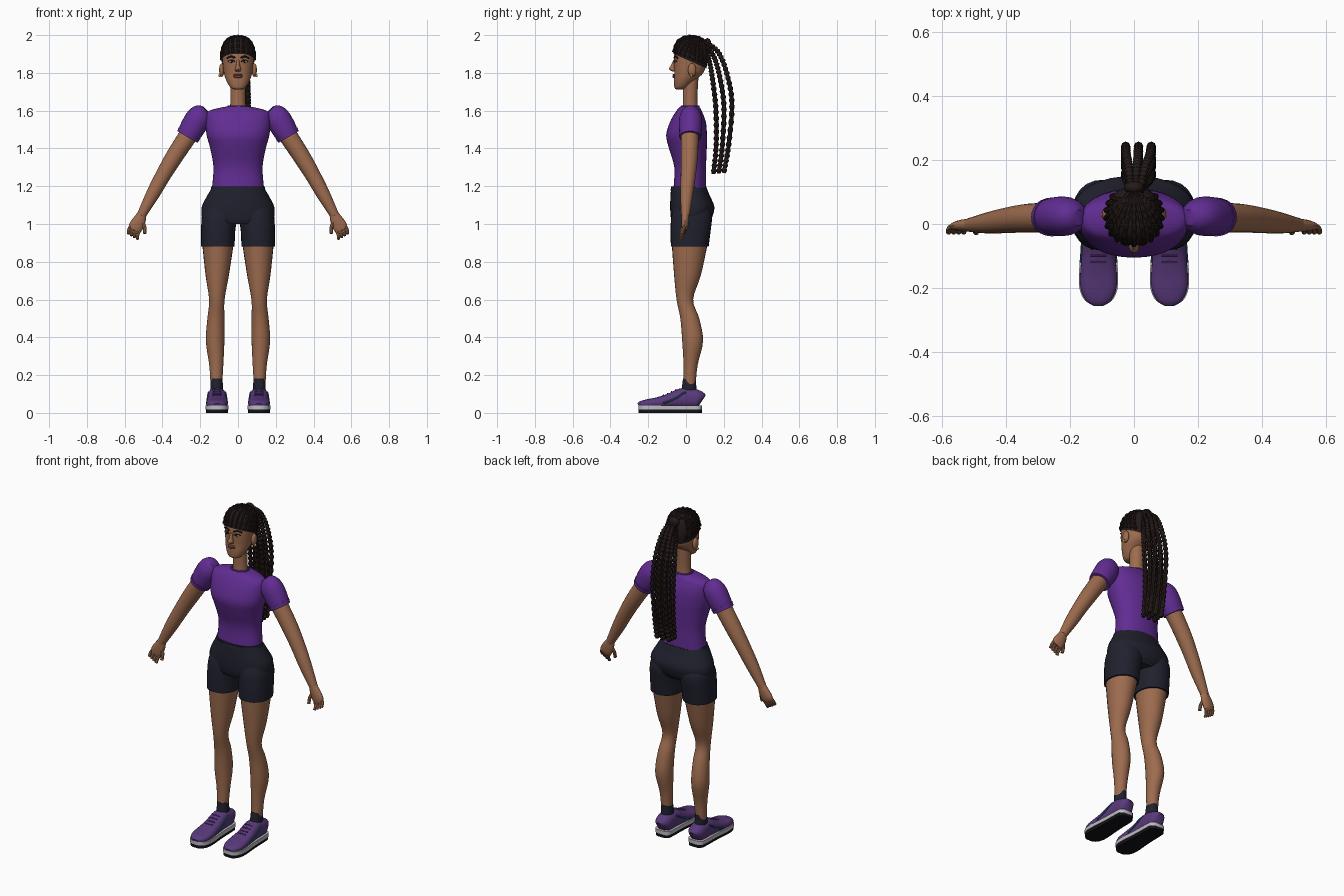
import bpy, bmesh, math
from mathutils import Vector
from mathutils.bvhtree import BVHTree

if "Cube" in bpy.data.objects:
    bpy.data.objects.remove(bpy.data.objects["Cube"])

X, Y, Z = Vector((1, 0, 0)), Vector((0, 1, 0)), Vector((0, 0, 1))
made = []


def material(name, r, g, b):
    m = bpy.data.materials.new(name)
    m.use_nodes = True
    m.diffuse_color = (r, g, b, 1)
    node = m.node_tree.nodes["Principled BSDF"]
    node.inputs["Base Color"].default_value = (r, g, b, 1)
    node.inputs["Roughness"].default_value = 0.8
    return m


skin = material("skin brown", 0.34, 0.15, 0.078)
hair = material("hair dark brown", 0.017, 0.010, 0.009)
purple = material("shirt purple", 0.12, 0.026, 0.29)
navy = material("shorts navy", 0.014, 0.015, 0.026)
violet = material("shoe violet", 0.10, 0.042, 0.2)
white = material("sole white", 0.5, 0.5, 0.54)
black = material("outsole black", 0.006, 0.006, 0.009)
teal = material("stripe teal", 0.025, 0.11, 0.2)
gold = material("earring gold", 0.5, 0.28, 0.03)
lip = material("lip brown", 0.17, 0.06, 0.045)


def finish(name, bm, mat):
    bmesh.ops.recalc_face_normals(bm, faces=bm.faces)
    me = bpy.data.meshes.new(name)
    bm.to_mesh(me)
    bm.free()
    me.materials.append(mat)
    ob = bpy.data.objects.new(name, me)
    bpy.context.collection.objects.link(ob)
    made.append(ob)
    return ob


def smooth_path(secs, steps):
    """Catmull-Rom interpolation of (x, y, z, rx, ry) sections."""
    p = [Vector(s) for s in secs]
    p = [p[0] * 2 - p[1]] + p + [p[-1] * 2 - p[-2]]
    out = []
    for a, b, c, d in zip(p, p[1:], p[2:], p[3:]):
        for i in range(steps):
            t = i / steps
            out.append((b * 2 + (c - a) * t + (a * 2 - b * 5 + c * 4 - d) * t * t
                        + (b * 3 - a - c * 3 + d) * t ** 3) / 2)
    return out + [p[-2]]


def loft(name, secs, mat, up=Y, flat=False, sides=24, steps=4, power=2.0, bumps=0, cut=None):
    """Skin elliptical sections along a path; flat keeps the rings level."""
    path = smooth_path(secs, steps)
    bm = bmesh.new()
    rings = []
    for i, s in enumerate(path):
        c = Vector(s[:3])
        t = Z if flat else (Vector(path[min(i + 1, len(path) - 1)][:3])
                            - Vector(path[max(i - 1, 0)][:3])).normalized()
        v = (up - t * t.dot(up)).normalized()
        u = v.cross(t)
        k = 1 + 0.2 * math.sin(2 * math.pi * bumps * i / len(path))
        ring = []
        for j in range(sides):
            a = 2 * math.pi * j / sides
            ca, sa = math.cos(a), math.sin(a)
            q = k / (abs(ca) ** power + abs(sa) ** power) ** (1 / power)
            ring.append(bm.verts.new(c + u * max(s[3], .001) * ca * q + v * max(s[4], .001) * sa * q))
        rings.append(ring)
    for r0, r1 in zip(rings, rings[1:]):
        for j in range(sides):
            bm.faces.new((r0[j], r0[j - 1], r1[j - 1], r1[j]))
    bm.faces.new(rings[0])
    bm.faces.new(rings[-1])
    if cut:
        bmesh.ops.bisect_plane(bm, geom=bm.verts[:] + bm.edges[:] + bm.faces[:],
                               plane_co=cut[0], plane_no=cut[1], clear_inner=True)
    return finish(name, bm, mat)


def tube(name, pts, r, mat, up=Z, **kw):
    return loft(name, [(*p, r, r) for p in pts], mat, up=up, sides=kw.pop("sides", 8), **kw)


def ball(name, loc, size, mat):
    bm = bmesh.new()
    bmesh.ops.create_uvsphere(bm, u_segments=16, v_segments=10, radius=1)
    bmesh.ops.scale(bm, vec=size, verts=bm.verts)
    bmesh.ops.translate(bm, vec=loc, verts=bm.verts)
    return finish(name, bm, mat)


def surface(ob):
    return BVHTree.FromPolygons([v.co for v in ob.data.vertices], [p.vertices for p in ob.data.polygons])


# Shirt body
loft("shirt", [(0, .02, 1.185, .138, .086), (0, .022, 1.3, .13, .084), (0, .01, 1.4, .147, .1),
               (0, .003, 1.47, .166, .108), (0, .01, 1.54, .172, .095), (0, .015, 1.59, .165, .072),
               (0, .018, 1.61, .12, .06), (0, .02, 1.622, .06, .05)], purple, flat=True, sides=32, power=2.2)
tube("collar", [(.05 * math.cos(a * math.pi / 8), .022 + .044 * math.sin(a * math.pi / 8), 1.622)
                for a in range(17)], .006, purple)

# Shorts seat and waistband
loft("shorts_seat", [(0, .02, 1.0, .15, .09), (0, .028, 1.03, .188, .108), (0, .033, 1.09, .192, .117),
                     (0, .022, 1.15, .163, .104), (0, .015, 1.192, .138, .094)],
     navy, flat=True, sides=32, power=2.2)
loft("waistband", [(0, .015, 1.178, .145, .097), (0, .015, 1.198, .141, .093)], navy, flat=True, sides=32)

# Neck and head
loft("neck", [(0, .022, 1.59, .046, .042), (0, .022, 1.66, .04, .038), (0, .025, 1.8, .042, .042)], skin, flat=True)
skull = [(0, -.032, 1.712, .016, .018), (0, -.028, 1.722, .04, .033), (0, -.008, 1.76, .062, .056),
         (0, .015, 1.8, .075, .077), (0, .022, 1.85, .081, .086), (0, .025, 1.9, .083, .087),
         (0, .027, 1.95, .068, .074), (0, .027, 1.978, .042, .048), (0, .027, 1.99, .008, .01)]
head = loft("head", skull, skin, flat=True, sides=32, power=2.2)
face = surface(head)


def on_face(x, z):
    return face.ray_cast(Vector((x, -1, z)), Y)[0]


loft("nose", [(0, -.058, 1.868, .008, .008), (0, -.066, 1.84, .01, .014),
              (0, -.07, 1.82, .016, .021), (0, -.06, 1.808, .012, .012)], skin, flat=True, sides=12)
for part, z, h in (("upper_lip", 1.789, .006), ("lower_lip", 1.78, .007)):
    ball(part, on_face(0, z), (.024, .009, h), lip)

for side, s in (("left", 1), ("right", -1)):
    # Face details
    eye = on_face(s * .034, 1.86)
    ball(side + "_eye", eye, (.015, .004, .007), white)
    ball(side + "_iris", eye - Y * .002, (.007, .004, .007), hair)
    tube(side + "_eyelid", [on_face(s * x, z) - Y * .002
                            for x, z in ((.017, 1.86), (.034, 1.869), (.052, 1.861))], .003, hair)
    tube(side + "_eyebrow", [on_face(s * x, z) for x, z in ((.014, 1.879), (.038, 1.887), (.058, 1.877))], .005, hair)
    ball(side + "_ear", (s * .086, .032, 1.815), (.014, .022, .036), skin)
    ball(side + "_earring", (s * .097, .028, 1.786), (.007, .008, .009), gold)

    # Sleeve, cuff and arm
    loft(side + "_sleeve", [(s * .172, .02, 1.607, .025, .025), (s * .186, .022, 1.592, .052, .045),
                            (s * .21, .024, 1.56, .066, .06), (s * .24, .024, 1.51, .066, .061),
                            (s * .265, .022, 1.467, .06, .056)], purple)
    loft(side + "_cuff", [(s * .257, .022, 1.48, .065, .061), (s * .268, .022, 1.461, .062, .058)], purple)
    loft(side + "_arm", [(s * .25, .02, 1.49, .05, .048), (s * .335, .018, 1.36, .046, .045),
                         (s * .395, .012, 1.26, .041, .04), (s * .45, .004, 1.16, .036, .034),
                         (s * .512, -.003, 1.045, .024, .022)], skin, sides=20)

    # Hand
    loft(side + "_palm", [(s * .507, -.003, 1.055, .024, .02), (s * .522, -.004, 1.02, .034, .02),
                          (s * .541, -.006, .985, .038, .017), (s * .551, -.009, .966, .03, .011)], skin, sides=16)
    for i, name in enumerate(("little", "ring", "middle", "index")):
        o = .028 - i * .0185
        bx, bz = .543 + o * .85, .98 + o * .5
        tube(f"{side}_{name}_finger", [(s * bx, -.006, bz), (s * (bx + .011), -.014, bz - .024),
                                       (s * (bx + .013), -.026, bz - .046)], .0085, skin, up=X)
    tube(side + "_thumb", [(s * .505, -.008, 1.015), (s * .494, -.018, .98), (s * .494, -.026, .95)],
         .0095, skin, up=Y)

    # Shorts leg, leg and sock
    loft(side + "_shorts_leg", [(s * .107, .02, .88, .089, .1), (s * .105, .024, .96, .09, .106),
                                (s * .098, .03, 1.04, .094, .108), (s * .09, .03, 1.09, .085, .095)],
         navy, flat=True, power=2.2)
    loft(side + "_leg", [(s * .115, .017, .12, .029, .032), (s * .115, .024, .25, .037, .037),
                         (s * .121, .035, .38, .049, .055), (s * .117, .02, .5, .045, .05),
                         (s * .112, -.006, .6, .041, .044), (s * .11, .008, .73, .062, .071),
                         (s * .106, .02, .9, .084, .096)], skin, flat=True)
    loft(side + "_sock", [(s * .112, .016, .09, .036, .042), (s * .113, .017, .15, .033, .037),
                          (s * .114, .019, .182, .031, .035)], navy, flat=True)

    # Shoe upper, with its plan widths shared by the sole
    plan = [(.084, .024, .098), (.066, .044, .118), (.02, .048, .132), (-.03, .049, .128), (-.09, .052, .102),
            (-.15, .057, .083), (-.2, .056, .073), (-.235, .042, .064), (-.252, .02, .052)]
    cx = s * .111
    upper = loft(side + "_shoe", [(cx, y, (h + .025) / 2, w, (h - .025) / 2) for y, w, h in plan],
                 violet, up=Z, power=2.6)
    for part, z0, z1, grow, mat in (("outsole", 0, .018, .001, black), ("midsole", .018, .04, .004, white)):
        bm = bmesh.new()
        rim = [(y, w + grow) for y, w, *_ in smooth_path([(y, w, 0) for y, w, h in plan], 4)]
        loop = [(cx + w, y) for y, w in rim] + [(cx - w, y) for y, w in reversed(rim)]
        base = bm.faces.new([bm.verts.new((x, y, z0)) for x, y in loop])
        top = bmesh.ops.extrude_face_region(bm, geom=[base])["geom"]
        bmesh.ops.translate(bm, vec=(0, 0, z1 - z0), verts=[v for v in top if isinstance(v, bmesh.types.BMVert)])
        finish(f"{side}_{part}", bm, mat)

    # Shoe stripes and laces follow the upper
    hull = surface(upper)
    for d, where in ((1, "left"), (-1, "right")):
        pts = [hull.ray_cast(Vector((cx + d, y, z)), -X * d)[0]
               for y, z in ((-.12, .052), (-.09, .062), (-.05, .08), (-.02, .1), (.0, .11))]
        tube(f"{side}_shoe_{where}_stripe", pts, .005, teal)
    for i in range(4):
        pts = [hull.ray_cast(Vector((cx + x, -.12 + i * .022, 1)), -Z)[0] for x in (-.024, 0, .024)]
        tube(f"{side}_lace_{i + 1}", pts, .004, violet, up=Y)

# Hair cap, trimmed along a hairline that drops toward the back
hairline = (Vector((0, -.06, 1.898)), Vector((0, .075, .17)).normalized())
cap = loft("hair_cap", [(x, y, z + (.004 if z > 1.9 else 0), rx + .005, ry + .005) for x, y, z, rx, ry in skull],
           hair, flat=True, sides=32, power=2.2, cut=hairline)
shell = surface(cap)
core = Vector((0, .025, 1.9))
knot = Vector((0, .11, 1.95))
aim = (knot - core).normalized()

# Cornrows gathered at the back of the crown
for i in range(17):
    a = math.radians(-136 + i * 17)
    start = Vector((math.sin(a) * .085, -math.cos(a) * .085, 0))
    start.z = .008 - (start.y + .085) * .4
    over = Vector((start.x * .55, 0, .1))
    pts = []
    for k in range(9):
        t = k / 8
        d = start * (1 - t) ** 2 + over * 2 * t * (1 - t) + aim * .09 * t * t
        hit = shell.ray_cast(core, d.normalized())[0]
        if hit:
            pts.append(hit)
    if len(pts) > 2:
        tube(f"cornrow_{i + 1}", pts, .0075, hair, up=X, steps=6, bumps=9)
ball("hair_tie", knot + Vector((0, .004, .006)), (.032, .02, .028), hair)

# Ponytail braids, blended between an inner and an outer curve
inner = [(.1, 1.945), (.122, 1.87), (.14, 1.77), (.158, 1.61), (.16, 1.42), (.146, 1.265)]
outer = [(.1, 1.965), (.17, 1.91), (.215, 1.8), (.243, 1.64), (.226, 1.42), (.2, 1.27)]
for col, x in enumerate((-.026, .014, .054)):
    for row in range(3):
        k = row / 2
        pts = [(x * min(1, .3 + n * .3), a[0] + (b[0] - a[0]) * k, a[1] + (b[1] - a[1]) * k)
               for n, (a, b) in enumerate(zip(inner, outer))]
        tube(f"braid_{col + 1}_{row + 1}", pts, .0125, hair, up=X, steps=36, bumps=28)

# Smooth shading with crisp edges kept
bpy.ops.object.select_all(action="DESELECT")
for ob in made:
    ob.select_set(True)
bpy.context.view_layer.objects.active = made[0]
bpy.ops.object.shade_smooth_by_angle(angle=math.radians(40))
